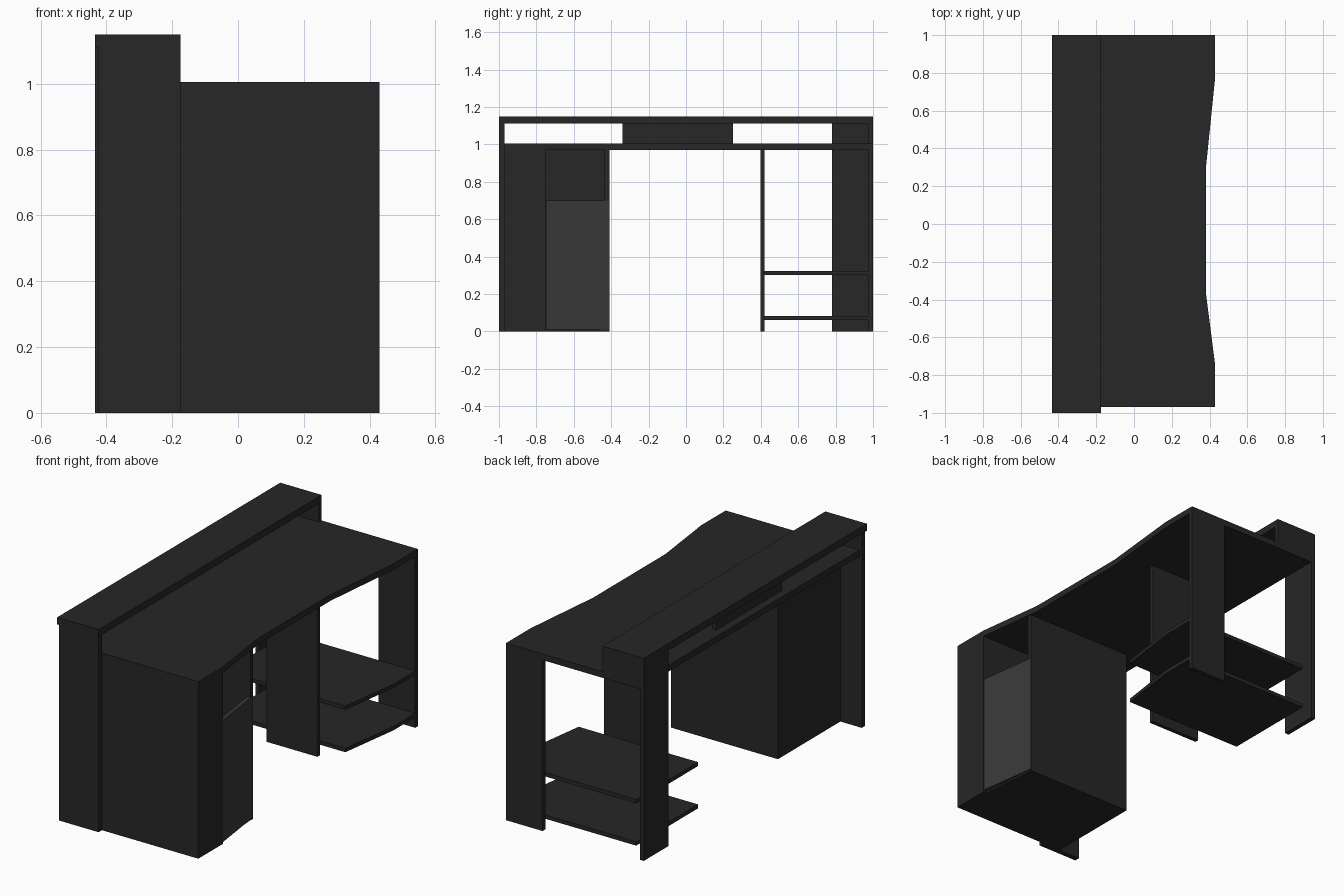
import bpy, bmesh

if "Cube" in bpy.data.objects:
    bpy.data.objects.remove(bpy.data.objects["Cube"])


def material(name, v):
    m = bpy.data.materials.new(name)
    m.diffuse_color = (v, v, v, 1)
    m.use_nodes = True
    m.node_tree.nodes["Principled BSDF"].inputs["Base Color"].default_value = m.diffuse_color
    return m


DARK = material("dark_laminate", 0.02)
LIGHT = material("charcoal_door", 0.04)


def prism(name, outline, z0, z1, mat=DARK):
    """Extrude an (x, y) outline from z0 up to z1."""
    bm = bmesh.new()
    face = bm.faces.new([bm.verts.new((x, y, z0)) for x, y in outline])
    top = bmesh.ops.extrude_face_region(bm, geom=[face])["geom"]
    bmesh.ops.translate(bm, vec=(0, 0, z1 - z0),
                        verts=[g for g in top if isinstance(g, bmesh.types.BMVert)])
    bmesh.ops.recalc_face_normals(bm, faces=bm.faces)
    mesh = bpy.data.meshes.new(name)
    bm.to_mesh(mesh)
    bm.free()
    mesh.materials.append(mat)
    ob = bpy.data.objects.new(name, mesh)
    bpy.context.collection.objects.link(ob)
    return ob


def board(name, x0, x1, y0, y1, z0, z1, mat=DARK):
    return prism(name, [(x0, y0), (x1, y0), (x1, y1), (x0, y1)], z0, z1, mat)


# Desktop with a shallow scooped front edge
prism("desktop", [(-0.41, -0.97), (0.43, -0.97), (0.43, -0.75), (0.38, -0.36),
                  (0.38, 0.29), (0.43, 0.78), (0.43, 1), (-0.41, 1)], 0.97, 1.005)

# Raised rear shelf and its supports
board("raised_shelf", -0.435, -0.175, -1, 1, 1.11, 1.15)
board("raised_shelf_near_panel", -0.425, -0.175, -1, -0.97, 0, 1.11)
board("raised_shelf_far_support", -0.41, -0.175, 0.975, 1, 1.005, 1.11)
board("raised_shelf_centre_support", -0.365, -0.34, -0.34, 0.25, 1.005, 1.11)

# Open shelf side: rear board, front leg, inner panel
board("rear_leg_board", -0.435, -0.41, 0.78, 1, 0, 1.11)
board("front_leg", 0.20, 0.43, 0.975, 1, 0, 0.97)
board("inner_leg", -0.10, 0.22, 0.397, 0.42, 0, 0.97)

# Two shelves whose front follows the desktop edge
for name, z in (("lower_shelf", 0.06), ("upper_shelf", 0.30)):
    prism(name, [(-0.37, 0.42), (0.38, 0.42), (0.43, 0.78), (0.43, 0.975),
                 (-0.37, 0.975)], z, z + 0.022)

# Cabinet carcass
board("cabinet_outer_side", -0.29, 0.43, -0.97, -0.945, 0, 0.97)
board("cabinet_inner_side", -0.29, 0.382, -0.435, -0.41, 0, 0.97)
board("cabinet_back", -0.29, -0.265, -0.945, -0.435, 0, 0.97)
board("cabinet_divider", -0.265, 0.41, -0.775, -0.75, 0, 0.97)
board("cabinet_front", 0.41, 0.43, -0.945, -0.75, 0, 0.97)
prism("cabinet_base", [(-0.265, -0.945), (0.41, -0.945), (0.41, -0.75),
                       (0.38, -0.435), (-0.265, -0.435)], 0, 0.02)

# Angled door below the open niche
prism("cabinet_door", [(0.43, -0.748), (0.384, -0.412), (0.362, -0.412),
                       (0.408, -0.748)], 0.01, 0.70, LIGHT)
